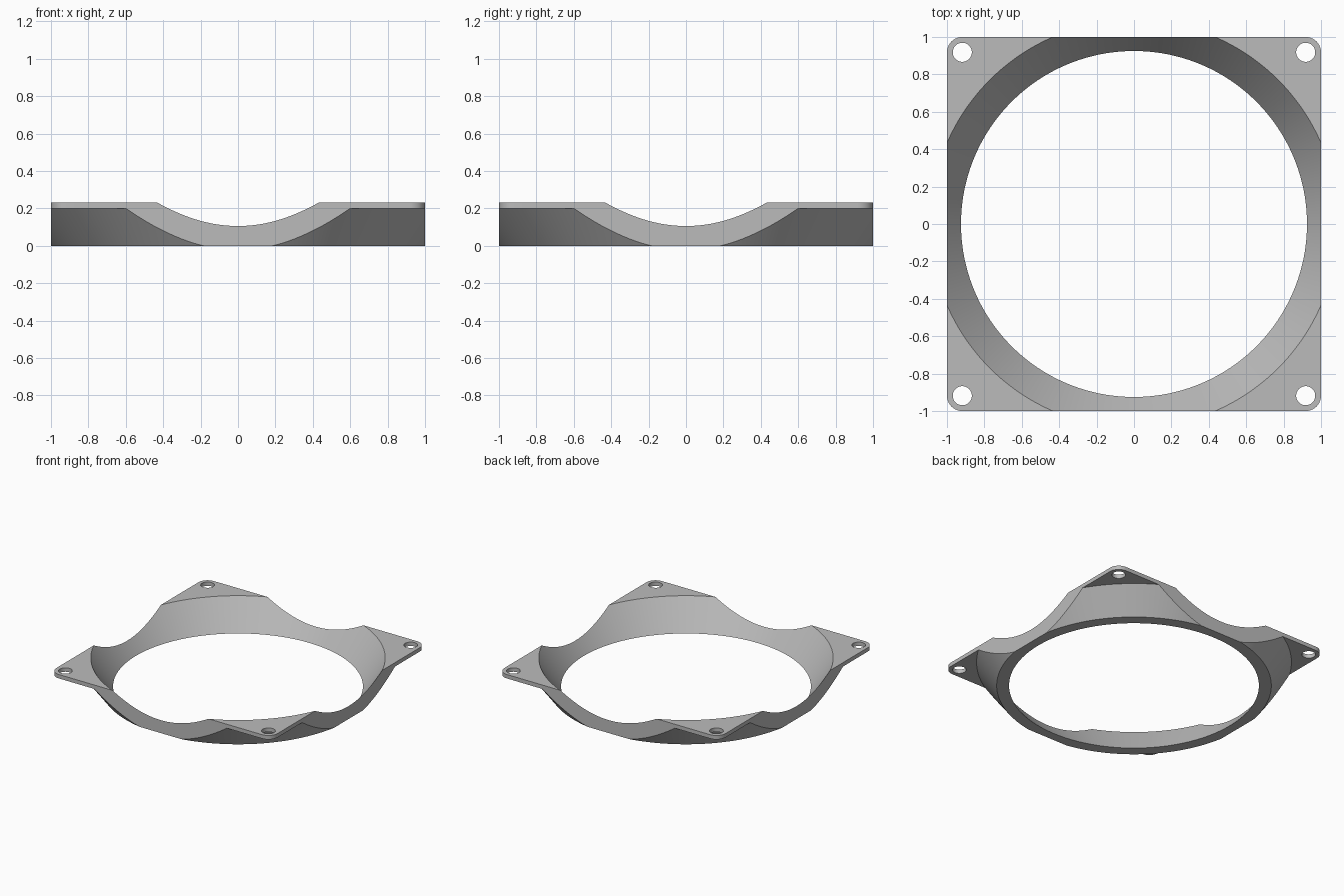
import bpy, bmesh, math
from mathutils import Matrix

if "Cube" in bpy.data.objects:
    bpy.data.objects.remove(bpy.data.objects["Cube"], do_unlink=True)

HEIGHT = 0.232
HOLE = 0.918
SEGMENTS = 192

grey = bpy.data.materials.new("satin grey")
grey.use_nodes = True
colour = (0.5, 0.5, 0.5, 1)
grey.diffuse_color = colour
grey.node_tree.nodes["Principled BSDF"].inputs["Base Color"].default_value = colour


def make_object(name, bm):
    bmesh.ops.recalc_face_normals(bm, faces=bm.faces)
    mesh = bpy.data.meshes.new(name)
    bm.to_mesh(mesh)
    bm.free()
    mesh.materials.append(grey)
    obj = bpy.data.objects.new(name, mesh)
    bpy.context.collection.objects.link(obj)
    return obj


def cut(obj, cutter, operation):
    cutter.hide_render = True
    mod = obj.modifiers.new(operation.title(), 'BOOLEAN')
    mod.operation = operation
    mod.solver = 'EXACT'
    mod.object = cutter
    bpy.context.view_layer.objects.active = obj
    bpy.ops.object.modifier_apply(modifier=mod.name)
    bpy.data.objects.remove(cutter, do_unlink=True)


# Funnel wall and top flange as one revolved section (radius, height)
profile = [(0.925, 0), (1.017, 0), (1.166, 0.2),
           (1.5, 0.2), (1.5, HEIGHT), (1.09, HEIGHT)]
bm = bmesh.new()
verts = [bm.verts.new((r, 0, z)) for r, z in profile]
edges = [bm.edges.new((a, b)) for a, b in zip(verts, verts[1:] + verts[:1])]
bmesh.ops.spin(bm, geom=verts + edges, axis=(0, 0, 1), cent=(0, 0, 0),
               angle=math.tau, steps=SEGMENTS, use_merge=True)
bmesh.ops.remove_doubles(bm, verts=bm.verts, dist=1e-4)
frame = make_object("funnel_frame", bm)

# Square outline with rounded corners
bm = bmesh.new()
bmesh.ops.create_cube(bm, size=2)
upright = [e for e in bm.edges if abs(e.verts[0].co.z - e.verts[1].co.z) > 1]
bmesh.ops.bevel(bm, geom=upright, offset=1 - HOLE, segments=10,
                profile=0.5, affect='EDGES')
cut(frame, make_object("outline_cutter", bm), 'INTERSECT')

# Screw holes in the four corners
bm = bmesh.new()
for x in (-HOLE, HOLE):
    for y in (-HOLE, HOLE):
        bmesh.ops.create_cone(bm, cap_ends=True, segments=40, radius1=0.051,
                              radius2=0.051, depth=1,
                              matrix=Matrix.Translation((x, y, HEIGHT)))
cut(frame, make_object("screw_hole_cutter", bm), 'DIFFERENCE')

# Smooth curved walls, crisp edges
frame.select_set(True)
bpy.context.view_layer.objects.active = frame
bpy.ops.object.shade_smooth_by_angle(angle=math.radians(30))
